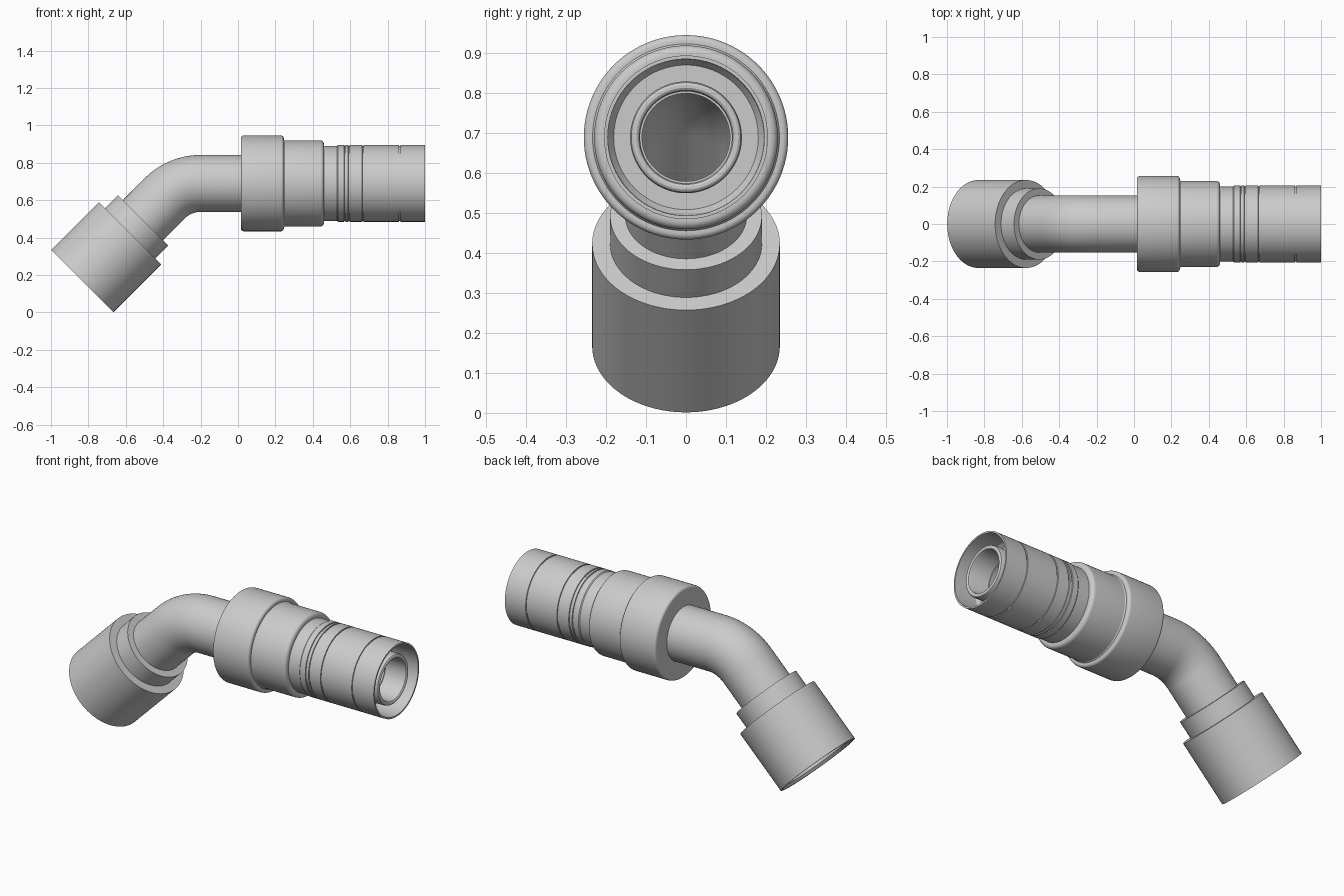
import bpy, bmesh, math
from mathutils import Vector

cube = bpy.data.objects.get("Cube")
if cube:
    bpy.data.objects.remove(cube, do_unlink=True)

SEGMENTS = 96
AXIS_Z = 0.69
BEND = math.radians(45)

steel = bpy.data.materials.new("plain_steel_grey")
steel.use_nodes = True
GREY = (0.6, 0.6, 0.6, 1)
steel.diffuse_color = GREY
steel.node_tree.nodes["Principled BSDF"].inputs["Base Color"].default_value = GREY


def skin(name, rings):
    """Closed tube through rings of (centre, tilt, radius), joined end to start."""
    bm = bmesh.new()
    loops = []
    for centre, tilt, radius in rings:
        up = Vector((-math.sin(tilt), 0, math.cos(tilt)))
        side = Vector((0, 1, 0))
        turns = [2 * math.pi * i / SEGMENTS for i in range(SEGMENTS)]
        loops.append([bm.verts.new(centre + radius * (up * math.cos(t) + side * math.sin(t)))
                      for t in turns])
    for a, b in zip(loops, loops[1:] + loops[:1]):
        for i in range(SEGMENTS):
            j = (i + 1) % SEGMENTS
            bm.faces.new((a[i], a[j], b[j], b[i]))
    bmesh.ops.recalc_face_normals(bm, faces=bm.faces)
    mesh = bpy.data.meshes.new(name)
    bm.to_mesh(mesh)
    bm.free()
    mesh.materials.append(steel)
    obj = bpy.data.objects.new(name, mesh)
    bpy.context.collection.objects.link(obj)
    bpy.ops.object.select_all(action='DESELECT')
    obj.select_set(True)
    bpy.context.view_layer.objects.active = obj
    bpy.ops.object.shade_smooth_by_angle(angle=math.radians(32))
    return obj


def lathe(name, origin, tilt, profile):
    """Revolve a closed (distance, radius) profile about a tilted axis."""
    along = Vector((math.cos(tilt), 0, math.sin(tilt)))
    return skin(name, [(origin + along * d, tilt, r) for d, r in profile])


def fillet(x, r, size, start):
    """Quarter round about (x, r), beginning at the given angle and running clockwise."""
    angles = [math.radians(start - 15 * k) for k in range(7)]
    return [(x + size * math.cos(a), r + size * math.sin(a)) for a in angles]


straight = Vector((0, 0, AXIS_Z))

# Rounded collar with a smaller stepped shoulder
collar = [(0.015, 0.11)]
collar += fillet(0.030, 0.241, 0.015, 180)
collar += fillet(0.230, 0.241, 0.015, 90)
collar += [(0.245, 0.234), (0.251, 0.230)]
collar += fillet(0.440, 0.210, 0.020, 90)
collar += [(0.460, 0.11)]
lathe("collar", straight, 0, collar)

# Crimp sleeve with fine grooves and an open, tapered mouth
sleeve = [(0.44, 0.11), (0.44, 0.201), (0.53, 0.201), (0.535, 0.205)]
for groove in (0.572, 0.593, 0.668, 0.865):
    sleeve += [(groove - 0.004, 0.205), (groove - 0.003, 0.200),
               (groove + 0.003, 0.200), (groove + 0.004, 0.205)]
sleeve += [(1.0, 0.205), (1.0, 0.196), (0.87, 0.194), (0.85, 0.181), (0.85, 0.11)]
lathe("crimp_sleeve", straight, 0, sleeve)

# Bent pipe: hose tail, straight run, elbow, and the run into the nut
BEND_RADIUS = 0.27
BEND_X = -0.2
path = [(Vector((x, 0, AXIS_Z)), 0) for x in (0.5, BEND_X)]
for k in range(1, 17):
    a = BEND * k / 16
    path.append((Vector((BEND_X - BEND_RADIUS * math.sin(a), 0,
                         AXIS_Z - BEND_RADIUS * (1 - math.cos(a)))), a))
nut_base = Vector((-0.8325, 0, 0.1675))
nut_dir = Vector((math.cos(BEND), 0, math.sin(BEND)))
path.append((nut_base + nut_dir * 0.16, BEND))
tip = [(Vector((x, 0, AXIS_Z)), 0, r) for x, r in
       ((0.97, 0.115), (0.978, 0.118), (0.982, 0.124), (0.982, 0.131),
        (0.978, 0.137), (0.97, 0.140), (0.6, 0.140))]
outer = [(c, a, 0.152) for c, a in path]
inner = [(c, a, 0.115) for c, a in reversed(path)]
skin("bent_pipe", tip + outer + inner)

# Swivel nut, hollow at its open end, with a narrower neck
lathe("swivel_nut", nut_base, BEND,
      [(0, 0.235), (0.362, 0.235), (0.362, 0.13), (0.2, 0.13), (0.2, 0.205), (0.015, 0.21), (0, 0.222)])
lathe("nut_neck", nut_base, BEND,
      [(0.35, 0.13), (0.35, 0.190), (0.460, 0.190), (0.460, 0.13)])
